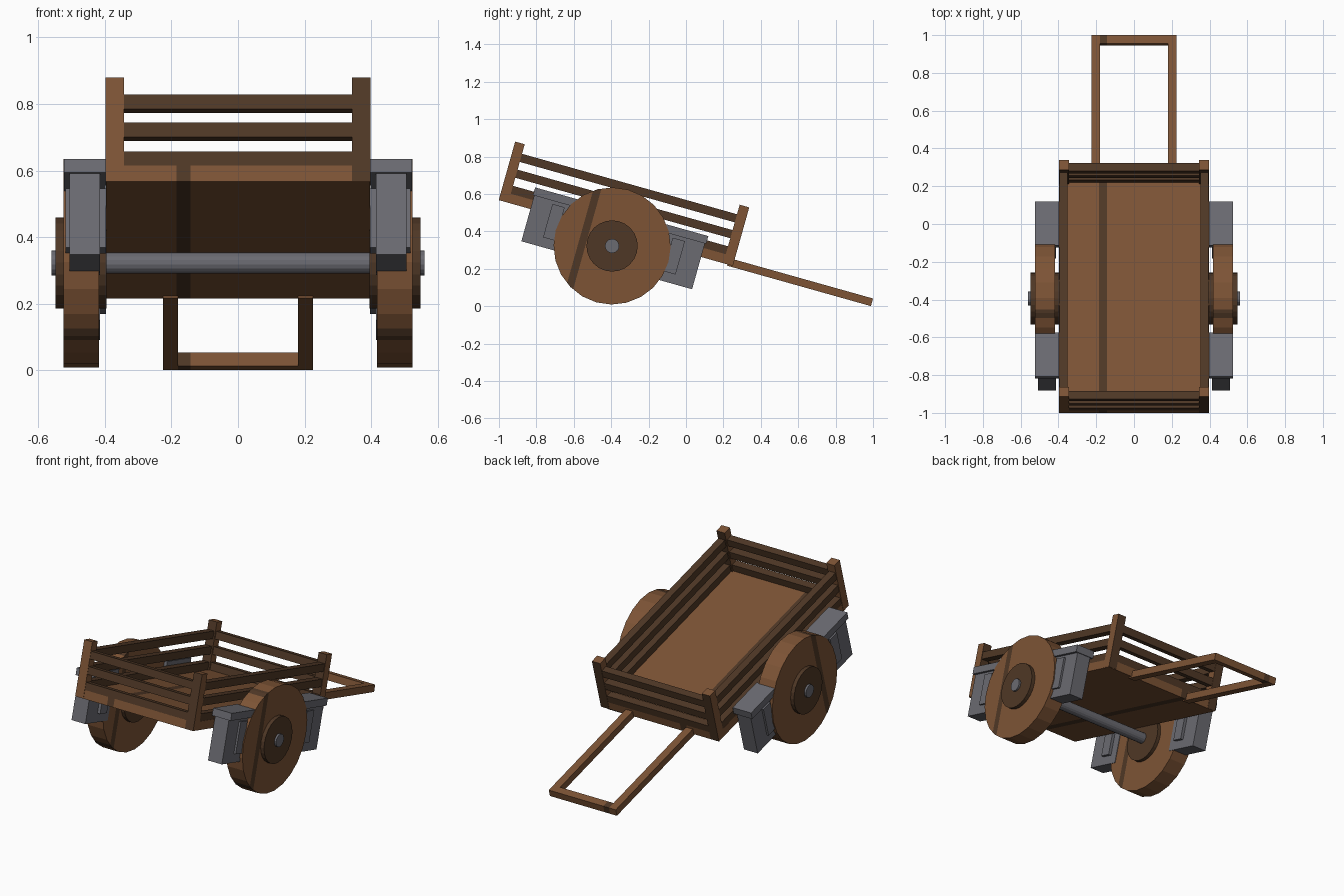
import bpy, bmesh, math
from mathutils import Matrix, Vector

if "Cube" in bpy.data.objects:
    bpy.data.objects.remove(bpy.data.objects["Cube"])

# Whole cart is modelled level around its axle, then tipped onto its handle
TILT = Matrix.Translation((0, -0.395, 0.322)) @ Matrix.Rotation(math.radians(-15.7), 4, 'X')


def material(name, color):
    m = bpy.data.materials.new(name)
    m.diffuse_color = (*color, 1)
    m.use_nodes = True
    m.node_tree.nodes["Principled BSDF"].inputs["Base Color"].default_value = m.diffuse_color
    return m


WOOD = material("brown_wood", (0.205, 0.088, 0.036))
DARK = material("dark_wood", (0.078, 0.039, 0.019))
METAL = material("grey_metal", (0.145, 0.145, 0.165))


def finish(bm, name, mats, rule=None):
    bmesh.ops.recalc_face_normals(bm, faces=bm.faces)
    bm.normal_update()
    if rule:
        for f in bm.faces:
            f.material_index = int(rule(f))
    bm.transform(TILT)
    me = bpy.data.meshes.new(name)
    bm.to_mesh(me)
    bm.free()
    for m in mats:
        me.materials.append(m)
    ob = bpy.data.objects.new(name, me)
    bpy.context.collection.objects.link(ob)
    return ob


def add_box(bm, x, y, z):
    size = Matrix.Diagonal((x[1] - x[0], y[1] - y[0], z[1] - z[0], 1))
    mid = Matrix.Translation((sum(x) / 2, sum(y) / 2, sum(z) / 2))
    bmesh.ops.create_cube(bm, size=1, matrix=mid @ size)


def add_disc(bm, r, x0, x1, n):
    bmesh.ops.create_cone(bm, cap_ends=True, segments=n, radius1=r, radius2=r, depth=abs(x1 - x0),
                          matrix=Matrix.Translation(((x0 + x1) / 2, 0, 0)) @ Matrix.Rotation(math.pi / 2, 4, 'Y'))


def cut(bm, axis, positions):
    for p in positions:
        co, no = Vector((0, 0, 0)), Vector((0, 0, 0))
        co[axis], no[axis] = p, 1
        bmesh.ops.bisect_plane(bm, geom=bm.verts[:] + bm.edges[:] + bm.faces[:], plane_co=co, plane_no=no)


def span(s, a, b):
    return tuple(sorted((s * a, s * b)))


def stripe(axis, a, b):
    return lambda f: a < f.calc_center_median()[axis] < b


# Bed with one dark plank stripe
bm = bmesh.new()
add_box(bm, (-0.396, 0.396), (-0.648, 0.648), (0.072, 0.122))
cut(bm, 0, (-0.185, -0.142))
finish(bm, "bed", [WOOD, DARK], stripe(0, -0.185, -0.142))

# Corner posts
for sx in (-1, 1):
    for sy in (-1, 1):
        bm = bmesh.new()
        add_box(bm, span(sx, 0.343, 0.398), span(sy, 0.597, 0.65), (0.074, 0.397))
        plain = sx < 0 and sy < 0
        finish(bm, "corner_post", [WOOD, DARK], lambda f: abs(f.normal.y) > 0.5 and not plain)

# Slatted rails on all four sides
bm = bmesh.new()
for z in (0.121, 0.211, 0.299):
    for s in (-1, 1):
        add_box(bm, span(s, 0.352, 0.395), (-0.6, 0.6), (z, z + 0.045))
        add_box(bm, (-0.345, 0.345), span(s, 0.605, 0.648), (z, z + 0.045))
finish(bm, "side_rails", [DARK])

# Pull handle
bm = bmesh.new()
for s in (-1, 1):
    add_box(bm, span(s, 0.18, 0.226), (0.62, 1.419), (0.065, 0.107))
finish(bm, "handle_shafts", [WOOD])
bm = bmesh.new()
add_box(bm, (-0.18, 0.18), (1.373, 1.419), (0.065, 0.107))
cut(bm, 0, (-0.142,))
finish(bm, "handle_bar", [WOOD, DARK], stripe(0, -0.185, -0.142))

# Axle
bm = bmesh.new()
add_disc(bm, 0.032, -0.43, 0.43, 16)
for s in (-1, 1):
    add_disc(bm, 0.038, s * 0.43, s * 0.56, 16)
finish(bm, "axle", [METAL])

for s in (-1, 1):
    # Wheel with a dark grain stripe, and its hub
    bm = bmesh.new()
    add_disc(bm, 0.313, s * 0.417, s * 0.525, 24)
    cut(bm, 1, (-0.178, -0.138))
    finish(bm, "wheel", [WOOD, DARK], stripe(1, -0.178, -0.138))
    bm = bmesh.new()
    add_disc(bm, 0.137, s * 0.395, s * 0.548, 24)
    finish(bm, "hub", [DARK])
    # Metal boxes before and behind the wheel: body, lid, side straps
    for e in (-1, 1):
        bm = bmesh.new()
        add_box(bm, span(s, 0.414, 0.507), span(e, 0.25, 0.474), (-0.107, 0.15))
        add_box(bm, span(s, 0.398, 0.523), span(e, 0.24, 0.481), (0.147, 0.19))
        add_box(bm, span(s, 0.396, 0.519), span(e, 0.3, 0.368), (-0.055, 0.13))
        finish(bm, "metal_box", [METAL])
